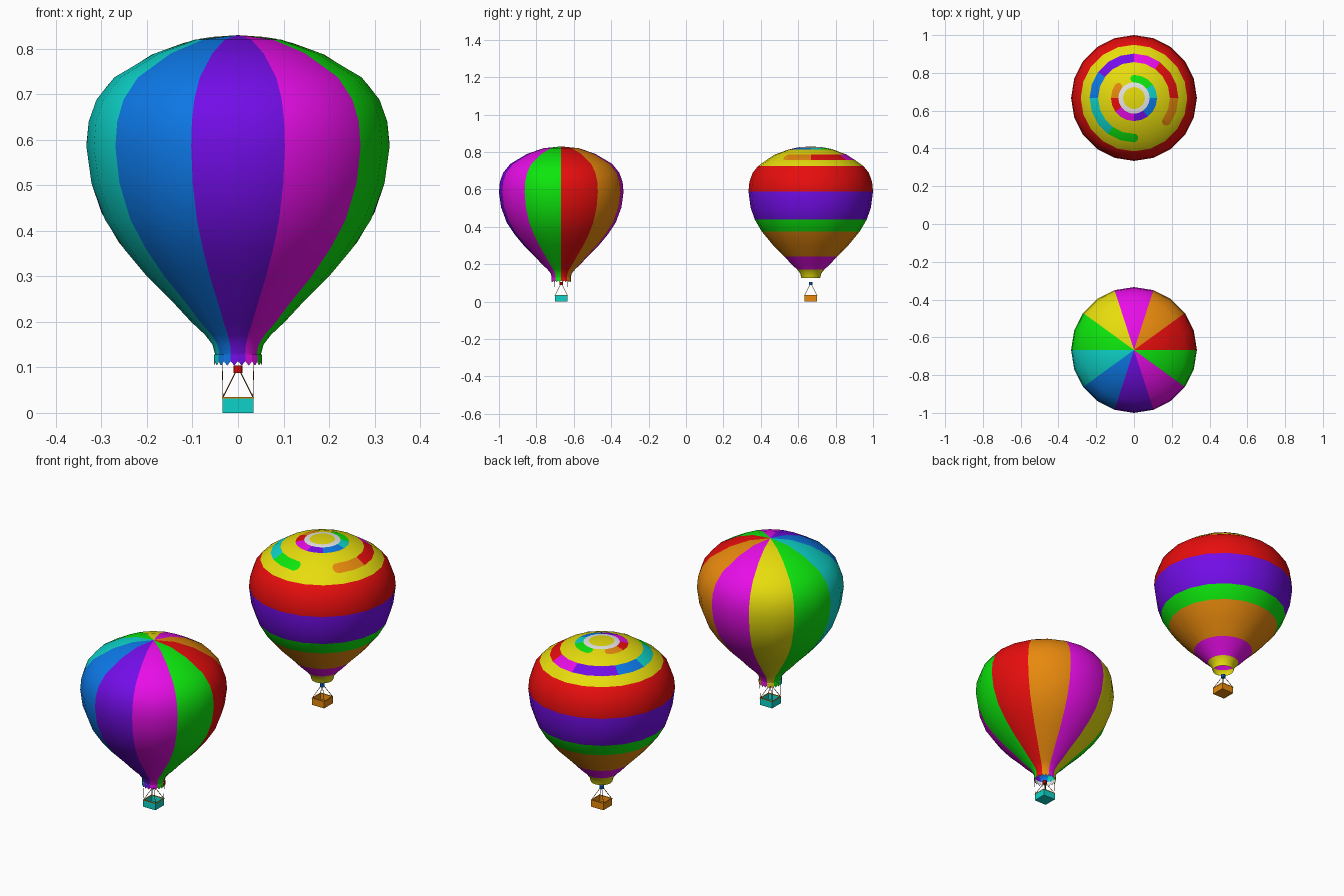
import bpy, bmesh, math
from mathutils import Vector

if "Cube" in bpy.data.objects:
    bpy.data.objects.remove(bpy.data.objects["Cube"])

COLOURS = {
    "red": (.8, .004, .004), "orange": (.8, .25, .004), "yellow": (.8, .72, .004),
    "green": (.004, .8, .004), "teal": (.004, .65, .58), "blue": (.004, .19, .8),
    "purple": (.17, .004, .8), "magenta": (.8, .004, .8), "white": (.85, .85, .85),
    "brown": (.2, .07, .01)}
NAMES = list(COLOURS)
MATS = []
for n, c in COLOURS.items():
    m = bpy.data.materials.new(n)
    m.diffuse_color = (*c, 1)
    m.use_nodes = True
    m.node_tree.nodes["Principled BSDF"].inputs["Base Color"].default_value = m.diffuse_color
    MATS.append(m)

SIDES = 20
STEP = 2 * math.pi / SIDES
Y_A, Y_B = -0.667, 0.667


def finish(name, bm, y=0, smooth=False):
    me = bpy.data.meshes.new(name)
    bm.to_mesh(me)
    bm.free()
    for m in MATS:
        me.materials.append(m)
    for p in me.polygons:
        p.use_smooth = smooth
    ob = bpy.data.objects.new(name, me)
    ob.location.y = y
    bpy.context.collection.objects.link(ob)
    return ob


def lathe(name, profile, y, colour):
    """Spin a profile (bottom to top pole); colour(ring, segment) picks the paint."""
    bm = bmesh.new()
    rings = [[bm.verts.new((r * math.cos(k * STEP), r * math.sin(k * STEP), z))
              for k in range(SIDES)] for r, z in profile[:-1]]
    pole = bm.verts.new((0, 0, profile[-1][1]))
    for i, a in enumerate(rings):
        for k in range(SIDES):
            j = (k + 1) % SIDES
            if i + 1 < len(rings):
                f = bm.faces.new((a[k], a[j], rings[i + 1][j], rings[i + 1][k]))
            else:
                f = bm.faces.new((a[k], a[j], pole))
            f.material_index = NAMES.index(colour(i, k))
    return finish(name, bm, y, True)


def box(name, size, loc, colour, hollow=0):
    bm = bmesh.new()
    bmesh.ops.create_cube(bm, size=1)
    for v in bm.verts:
        v.co = Vector([v.co[i] * size[i] + loc[i] for i in range(3)])
    if hollow:
        top = max(bm.faces, key=lambda f: f.calc_center_median().z)
        bmesh.ops.inset_region(bm, faces=[top], thickness=hollow)
        for v in top.verts:
            v.co.z -= size[2] - hollow
    for f in bm.faces:
        f.material_index = NAMES.index(colour)
    return finish(name, bm)


def rod(name, a, b, r, colour, sides=6):
    a, b = Vector(a), Vector(b)
    bm = bmesh.new()
    bmesh.ops.create_cone(bm, cap_ends=True, segments=sides, radius1=r, radius2=r,
                          depth=(b - a).length)
    rot = (b - a).to_track_quat('Z', 'Y')
    for v in bm.verts:
        v.co = rot @ v.co + (a + b) / 2
    for f in bm.faces:
        f.material_index = NAMES.index(colour)
    return finish(name, bm)


# Front balloon: ten vertical gores, two segments each
GORES = ["red", "orange", "magenta", "yellow", "green",
         "teal", "blue", "purple", "magenta", "green"]
profile_a = [(.05, .127), (.056, .15), (.073, .172), (.103, .2), (.14, .24), (.2, .3),
             (.25, .36), (.292, .424), (.322, .505), (.333, .585), (.328, .64),
             (.311, .688), (.272, .737), (.182, .79), (.095, .82), (0, .83)]
lathe("gored_envelope", profile_a, Y_A, lambda i, k: GORES[k // 2])


# Scalloped skirt with pointed teeth, and its white lining
def skirt(name, r, colour):
    bm = bmesh.new()
    def pt(k, z):
        return bm.verts.new((r * math.cos(k * STEP), r * math.sin(k * STEP), z))
    for k in range(SIDES):
        f = bm.faces.new((pt(k, .128), pt(k, .114), pt(k + .5, .104),
                          pt(k + 1, .114), pt(k + 1, .128)))
        f.material_index = NAMES.index(colour(k))
    finish(name, bm, Y_A)


skirt("scalloped_skirt", .053, lambda k: GORES[k // 2])
skirt("skirt_lining", .0515, lambda k: "white")

# Back balloon: horizontal bands, with two coloured arcs on the crown
bands = [(.05, .127, "yellow"), (.056, .15, "yellow"), (.073, .172, "magenta"),
         (.103, .2, "magenta"), (.14, .24, "orange"), (.2, .3, "orange"),
         (.262, .375, "green"), (.3, .44, "purple"), (.322, .505, "purple"),
         (.333, .59, "red"), (.328, .64, "red"), (.311, .688, "red"),
         (.282, .725, "yellow"), (.235, .758, "outer"), (.19, .787, "yellow"),
         (.122, .812, "inner"), (.083, .822, "white"), (.058, .826, "yellow"),
         (0, .83, "yellow")]
# colour runs: (colour, segment count), counted from the start segment
OUTER = [("orange", 2), ("red", 3), ("magenta", 2), ("purple", 3),
         ("blue", 2), ("teal", 3), ("green", 2)]
INNER = [("orange", 2), ("red", 2), ("magenta", 3), ("purple", 2),
         ("blue", 3), ("teal", 2), ("green", 3)]


def run_colour(runs, n):
    for c, count in runs:
        if n < count:
            return c
        n -= count
    return "yellow"


def band_colour(i, k):
    c = bands[i][2]
    if c == "outer":
        return run_colour(OUTER, (k + 2) % SIDES)
    if c == "inner":
        return run_colour(INNER, (k - 8) % SIDES)
    return c


lathe("banded_envelope", [b[:2] for b in bands], Y_B, band_colour)


# Rounded ends of the arcs, as thin plates on the flat crown facets
def arc_end(name, ring, seg, way, colour):
    (r0, z0, _), (r1, z1, _) = bands[ring], bands[ring + 1]
    mid, half = (r0 + r1) / 2, (r0 - r1) / 2
    a0 = seg * STEP
    bm = bmesh.new()
    vs = []
    for n in range(9):
        t = math.pi * n / 8 - math.pi / 2
        rad, tan = mid + half * math.sin(t), way * half * math.cos(t)
        a = a0 + tan / mid
        local = (a - a0) * way
        f = math.cos(STEP / 2) / math.cos(local - STEP / 2)
        z = z0 + (z1 - z0) * (r0 - rad) / (r0 - r1) + .001
        vs.append(bm.verts.new((rad * f * math.cos(a), rad * f * math.sin(a), z)))
    face = bm.faces.new(vs)
    face.normal_update()
    if face.normal.z < 0:
        face.normal_flip()
    face.material_index = NAMES.index(colour)
    finish(name, bm, Y_B)


arc_end("outer_arc_end_orange", 13, -2, -1, "orange")
arc_end("outer_arc_end_green", 13, 15, 1, "green")
arc_end("inner_arc_end_orange", 15, 8, -1, "orange")
arc_end("inner_arc_end_green", 15, 5, 1, "green")

# Baskets, burners and ropes
for tag, y, basket, burner in (("front", Y_A, "teal", "red"), ("back", Y_B, "orange", "blue")):
    box(tag + "_basket", (.068, .068, .033), (0, y, .0165), basket, .004)
    for s in (-1, 1):
        box(tag + "_basket_rim_x", (.07, .004, .003), (0, y + s * .033, .0335), "orange")
        box(tag + "_basket_rim_y", (.004, .07, .003), (s * .033, y, .0335), "orange")
        for t in (-1, 1):
            corner = (s * .033, y + t * .033, .034)
            rod(tag + "_burner_strut", corner, (s * .004, y + t * .004, .092), .0013, "brown")
            if tag == "front":
                rod("front_rope", corner, (s * .035, y + t * .035, .125), .0008, "brown")
    rod(tag + "_burner", (0, y, .088), (0, y, .104), .0105, burner, 10)
